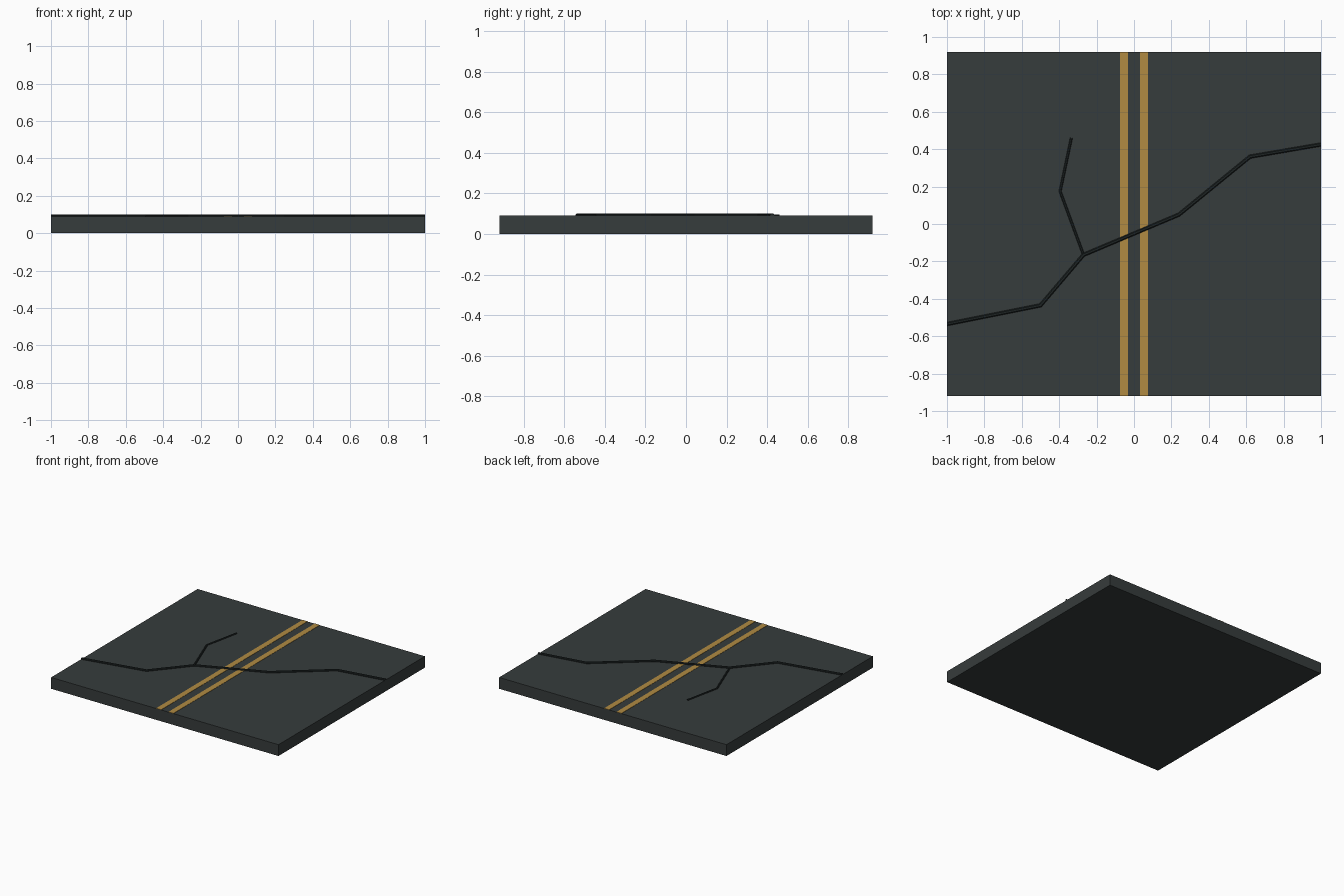
import bpy
import bmesh
from mathutils import Vector

if "Cube" in bpy.data.objects:
    bpy.data.objects.remove(bpy.data.objects["Cube"])


def material(name, rgb):
    m = bpy.data.materials.new(name)
    m.diffuse_color = (*rgb, 1)
    m.use_nodes = True
    m.node_tree.nodes["Principled BSDF"].inputs["Base Color"].default_value = m.diffuse_color
    return m


ASPHALT = material("asphalt grey", (0.037, 0.045, 0.045))
PAINT = material("road yellow", (0.44, 0.26, 0.055))
CRACK = material("crack dark", (0.013, 0.018, 0.018))

HALF_Y = 0.92
TOP = 0.09


def add_object(name, bm, mat):
    bmesh.ops.recalc_face_normals(bm, faces=bm.faces)
    mesh = bpy.data.meshes.new(name)
    bm.to_mesh(mesh)
    bm.free()
    mesh.materials.append(mat)
    ob = bpy.data.objects.new(name, mesh)
    bpy.context.collection.objects.link(ob)
    return ob


def box(name, lo, hi, mat):
    bm = bmesh.new()
    bmesh.ops.create_cube(bm, size=1)
    lo, hi = Vector(lo), Vector(hi)
    for v in bm.verts:
        v.co = (lo + hi) / 2 + v.co * (hi - lo)
    return add_object(name, bm, mat)


def crack(name, points, half_width, height):
    """Low ridge with a flat top and sloped shoulders, mitred at each bend."""
    profile = [(-1, -0.002), (-1, height * 0.5), (-0.5, height),
               (0.5, height), (1, height * 0.5), (1, -0.002)]
    pts = [Vector(p) for p in points]
    bm = bmesh.new()
    rings = []
    for i, p in enumerate(pts):
        a = (p - pts[i - 1]).normalized() if i else (pts[1] - p).normalized()
        b = (pts[i + 1] - p).normalized() if i < len(pts) - 1 else a
        t = (a + b).normalized()
        side = Vector((-t.y, t.x)) / t.dot(a)
        if abs(p.x) > 0.99:          # cut flush with the slab edge
            side = Vector((0, 1))
        rings.append([bm.verts.new((*(p + side * s * half_width), TOP + z))
                      for s, z in profile])
    n = len(profile)
    for r, q in zip(rings, rings[1:]):
        for k in range(n):
            bm.faces.new((r[k], r[(k + 1) % n], q[(k + 1) % n], q[k]))
    bm.faces.new(rings[0])
    bm.faces.new(rings[-1])
    return add_object(name, bm, mat=CRACK)


# Road slab
box("road_slab", (-1, -HALF_Y, 0), (1, HALF_Y, TOP), ASPHALT)

# Double centre line
for side, x in (("left", -0.054), ("right", 0.054)):
    box(side + "_centre_line", (x - 0.022, -HALF_Y, TOP - 0.001),
        (x + 0.022, HALF_Y, TOP + 0.002), PAINT)

# Main crack and its branch
crack("main_crack", [(-1, -0.535), (-0.5, -0.435), (-0.27, -0.165),
                     (0.24, 0.05), (0.62, 0.36), (1, 0.425)], 0.01, 0.01)
crack("branch_crack", [(-0.27, -0.165), (-0.395, 0.175), (-0.335, 0.46)], 0.007, 0.007)
